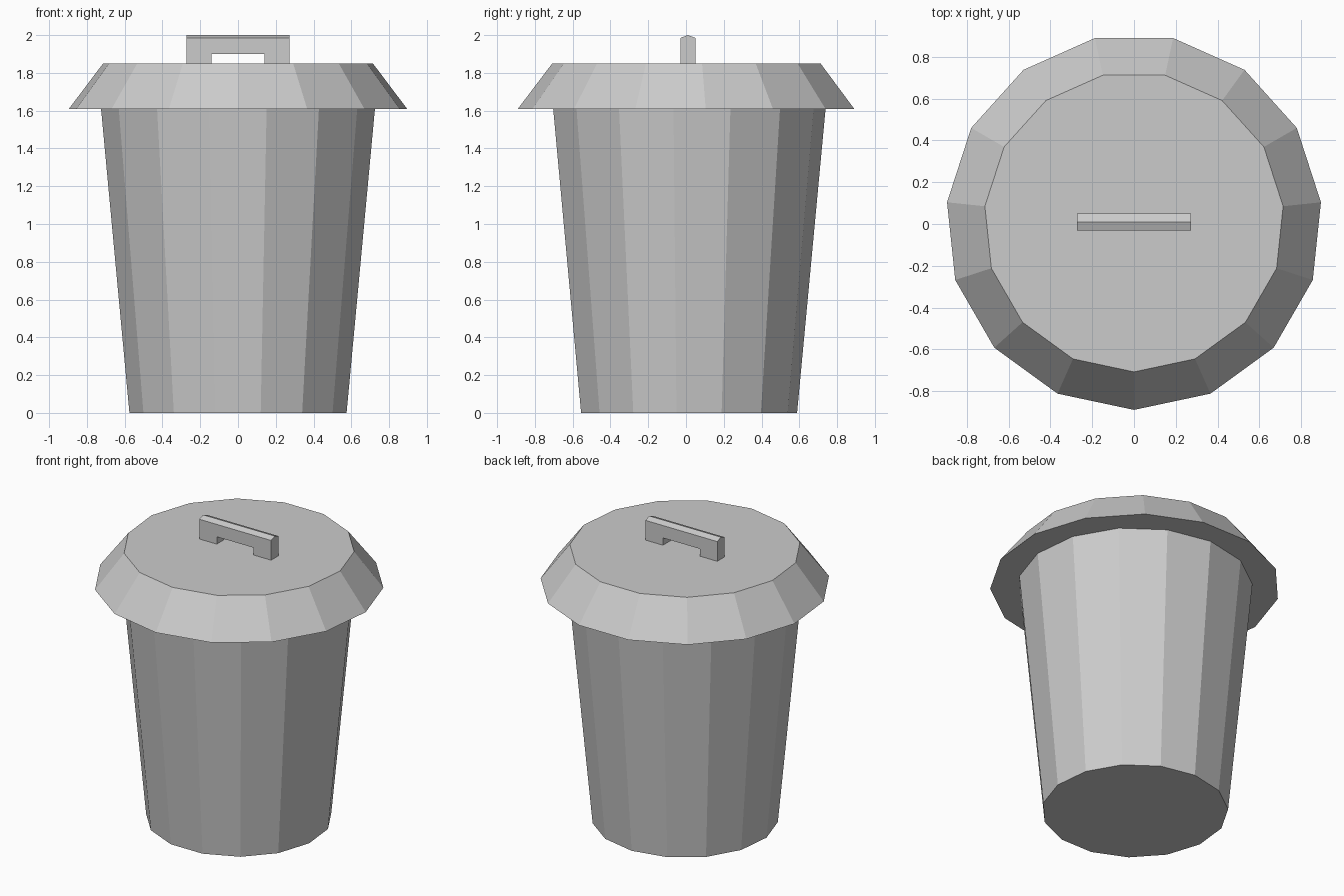
import bpy, bmesh, math

cube = bpy.data.objects.get("Cube")
if cube:
    bpy.data.objects.remove(cube, do_unlink=True)

SIDES = 15
CENTRE_Y = 0.01

grey = bpy.data.materials.new("metal grey")
grey.use_nodes = True
colour = (0.6, 0.6, 0.6, 1)
grey.diffuse_color = colour
grey.node_tree.nodes["Principled BSDF"].inputs["Base Color"].default_value = colour


def finish(name, bm):
    bmesh.ops.recalc_face_normals(bm, faces=bm.faces)
    mesh = bpy.data.meshes.new(name)
    bm.to_mesh(mesh)
    bm.free()
    mesh.materials.append(grey)
    obj = bpy.data.objects.new(name, mesh)
    bpy.context.collection.objects.link(obj)
    return obj


def frustum(name, low, high, start):
    """Closed faceted cone section between two (radius, height) rings."""
    bm = bmesh.new()
    rings = []
    for radius, z in (low, high):
        angles = [start + math.tau * i / SIDES for i in range(SIDES)]
        rings.append([bm.verts.new((radius * math.cos(a),
                                    CENTRE_Y + radius * math.sin(a), z))
                      for a in angles])
        bm.faces.new(rings[-1])
    for i in range(SIDES):
        j = (i + 1) % SIDES
        bm.faces.new((rings[0][i], rings[0][j], rings[1][j], rings[1][i]))
    return finish(name, bm)


def prism(name, profile, x0, x1):
    """Extrude a (y, z) profile along x."""
    bm = bmesh.new()
    face = bm.faces.new([bm.verts.new((x0, CENTRE_Y + y, z)) for y, z in profile])
    new = bmesh.ops.extrude_face_region(bm, geom=[face])["geom"]
    bmesh.ops.translate(bm, vec=(x1 - x0, 0, 0),
                        verts=[v for v in new if isinstance(v, bmesh.types.BMVert)])
    return finish(name, bm)


# Tapered bin with a corner at the back, flared lid with a corner at the front
frustum("bin_body", (0.578, 0), (0.729, 1.61), math.pi / 2)
frustum("lid", (0.9, 1.61), (0.718, 1.85), -math.pi / 2)

# Handle: ridged bar on two feet
W = 0.04
prism("handle_bar", [(-W, 1.9), (W, 1.9), (W, 1.985), (0, 2), (-W, 1.985)], -0.272, 0.272)
for side, x0, x1 in (("right", -0.272, -0.14), ("left", 0.14, 0.272)):
    prism("handle_foot_" + side, [(-W, 1.85), (W, 1.85), (W, 1.9), (-W, 1.9)], x0, x1)
